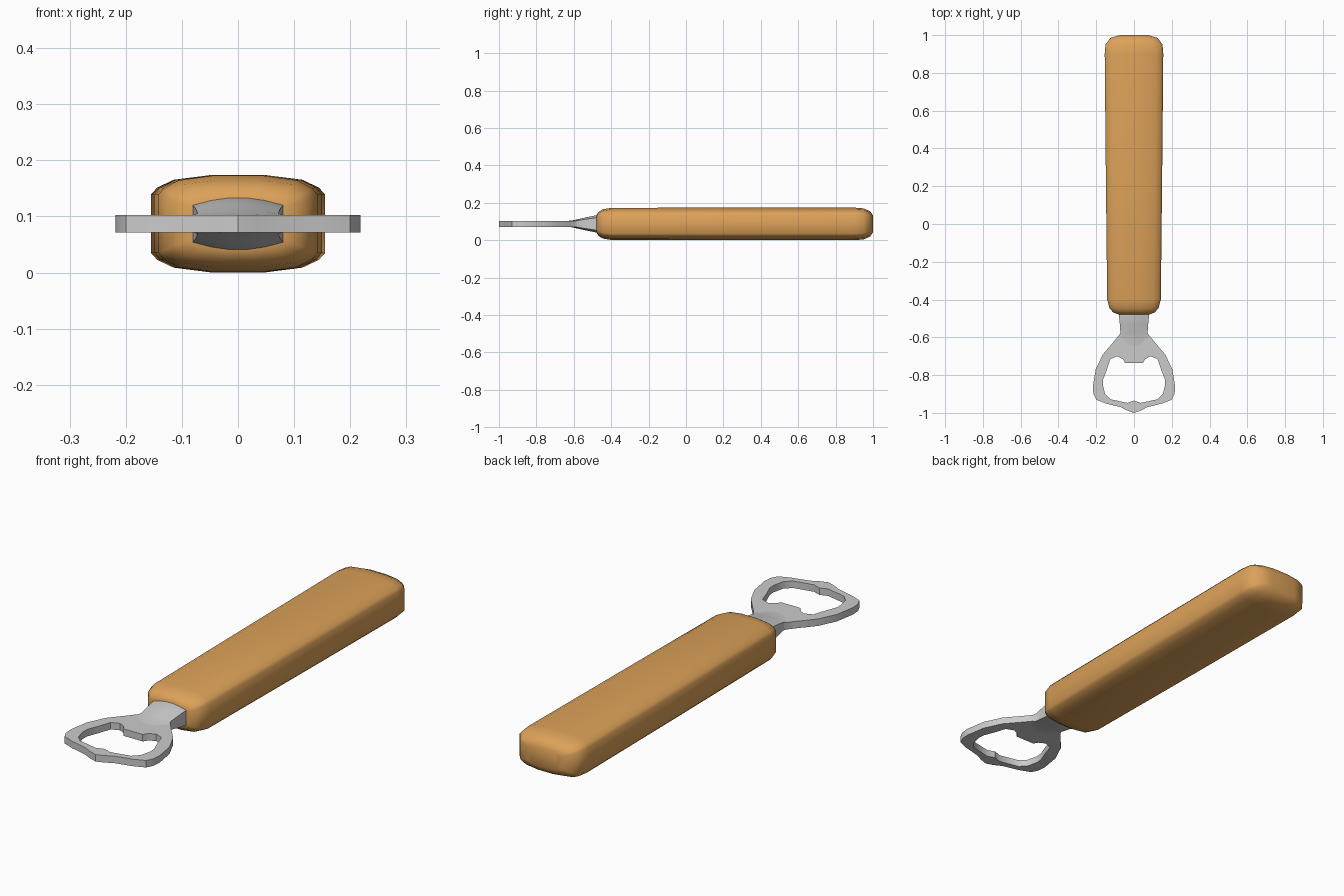
import bpy, bmesh, math

if "Cube" in bpy.data.objects:
    bpy.data.objects.remove(bpy.data.objects["Cube"])

ZC = 0.087  # mid-height of the whole tool


def smooth(obj, angle):
    bpy.ops.object.select_all(action='DESELECT')
    obj.select_set(True)
    bpy.context.view_layer.objects.active = obj
    bpy.ops.object.shade_smooth_by_angle(angle=math.radians(angle))


def loft(name, quarter, rows, angle):
    """Loft a symmetric section (unit quarter profile) along y; rows are (y, half width, half height)."""
    right = [(x, -z) for x, z in reversed(quarter)] + quarter
    section = right + [(-x, z) for x, z in reversed(right)]
    bm = bmesh.new()
    rings = [[bm.verts.new((x * w, y, ZC + z * h)) for x, z in section]
             for y, w, h in rows]
    n = len(section)
    for a, b in zip(rings, rings[1:]):
        for i in range(n):
            j = (i + 1) % n
            bm.faces.new((a[i], a[j], b[j], b[i]))
    bm.faces.new(rings[0])
    bm.faces.new(rings[-1])
    bmesh.ops.recalc_face_normals(bm, faces=bm.faces)
    mesh = bpy.data.meshes.new(name)
    bm.to_mesh(mesh)
    bm.free()
    obj = bpy.data.objects.new(name, mesh)
    bpy.context.collection.objects.link(obj)
    smooth(obj, angle)
    return obj


# Wooden handle with rounded ends
handle = loft("handle", [(1, 0.6), (0.93, 0.74), (0.74, 0.9), (0.3, 1)],
              [(-0.478, 0.085, 0.048), (-0.468, 0.11, 0.064), (-0.445, 0.13, 0.078),
               (-0.40, 0.142, 0.086), (0.25, 0.149, 0.087), (0.90, 0.155, 0.087),
               (0.95, 0.151, 0.083), (0.985, 0.125, 0.067), (1.0, 0.075, 0.045)], 60)
wood = bpy.data.materials.new("wood")
wood.diffuse_color = (0.72, 0.36, 0.10, 1)
wood.use_nodes = True
wood.node_tree.nodes["Principled BSDF"].inputs["Base Color"].default_value = wood.diffuse_color
handle.data.materials.append(wood)

# Domed metal neck, thinning down into the flat head
loft("neck", [(1, 0.72), (0.6, 0.9), (0.2, 1)],
     [(-0.66, 0.10, 0.0145), (-0.61, 0.085, 0.018), (-0.575, 0.072, 0.026),
      (-0.53, 0.075, 0.036), (-0.48, 0.08, 0.046), (-0.40, 0.08, 0.046)], 35)

# Flat opener head: half outlines, mirrored across x
outer = [(0.07, -0.55), (0.073, -0.58), (0.105, -0.62), (0.165, -0.69), (0.203, -0.77),
         (0.218, -0.86), (0.215, -0.90), (0.20, -0.93), (0.15, -0.95),
         (0.07, -0.97), (0.035, -0.988), (0, -1.0)]
inner = [(0.047, -0.735), (0.06, -0.715), (0.088, -0.70), (0.125, -0.715),
         (0.143, -0.77), (0.163, -0.82), (0.165, -0.85), (0.153, -0.90), (0.125, -0.928),
         (0.035, -0.947), (0, -0.935)]
curve = bpy.data.curves.new("opener_head", 'CURVE')
curve.dimensions = '2D'
curve.fill_mode = 'BOTH'
curve.extrude = 0.0155
for half in (outer, inner):
    pts = half + [(-x, y) for x, y in reversed(half[:-1])]
    spline = curve.splines.new('POLY')
    spline.points.add(len(pts) - 1)
    for p, (x, y) in zip(spline.points, pts):
        p.co = (x, y, 0, 1)
    spline.use_cyclic_u = True
head = bpy.data.objects.new("opener_head", curve)
head.location.z = ZC
bpy.context.collection.objects.link(head)
bpy.ops.object.select_all(action='DESELECT')
head.select_set(True)
bpy.context.view_layer.objects.active = head
bpy.ops.object.convert(target='MESH')
head = bpy.context.view_layer.objects.active

# Weld the caps to the walls
bm = bmesh.new()
bm.from_mesh(head.data)
bmesh.ops.remove_doubles(bm, verts=bm.verts, dist=0.0001)
bmesh.ops.recalc_face_normals(bm, faces=bm.faces)
bm.to_mesh(head.data)
bm.free()
smooth(head, 35)
